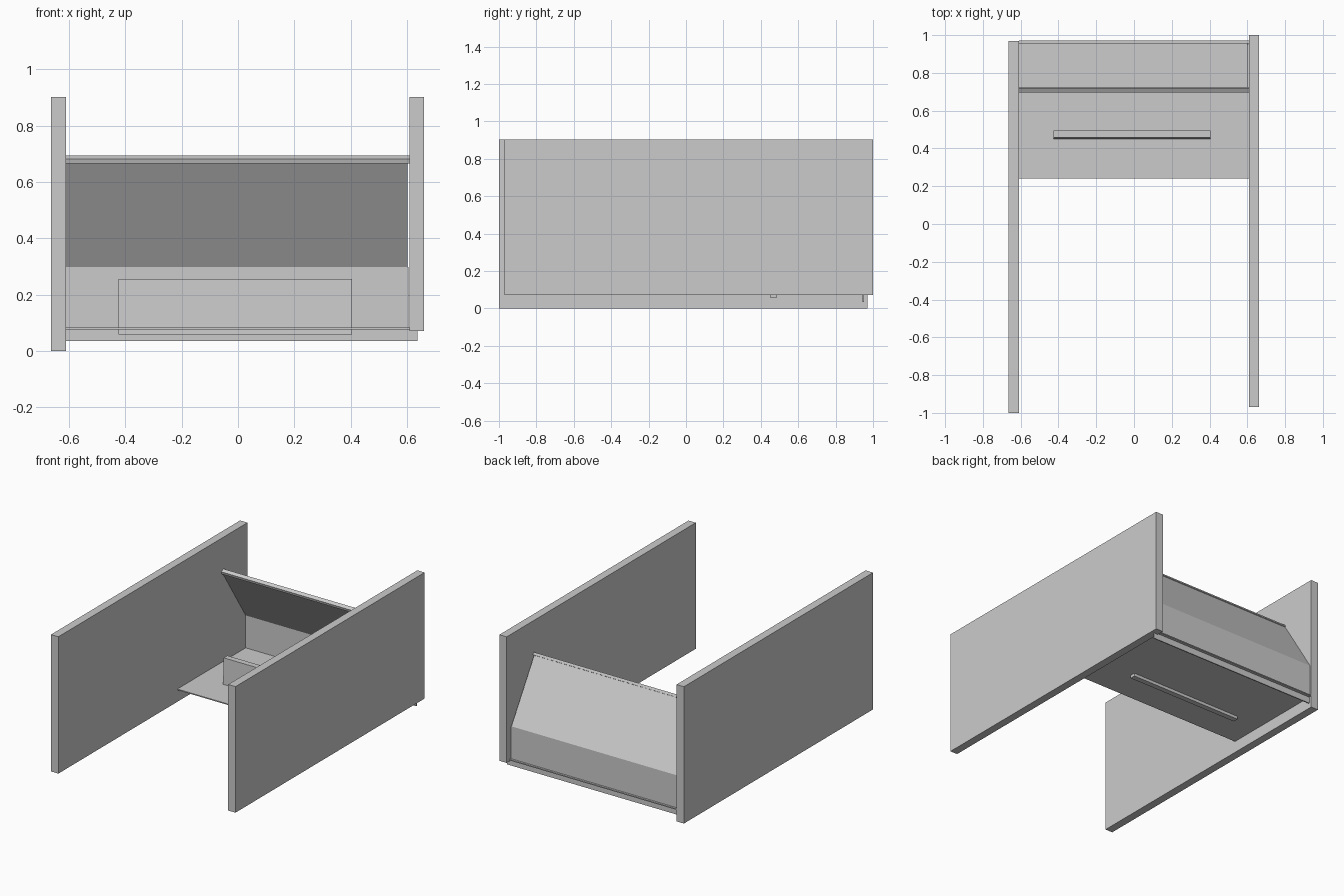
import bpy, bmesh

if "Cube" in bpy.data.objects:
    bpy.data.objects.remove(bpy.data.objects["Cube"])


def prism(name, profile, x0, x1):
    """Extrude a (y, z) outline along x."""
    bm = bmesh.new()
    face = bm.faces.new([bm.verts.new((x0, y, z)) for y, z in profile])
    ext = bmesh.ops.extrude_face_region(bm, geom=[face])
    verts = [g for g in ext["geom"] if isinstance(g, bmesh.types.BMVert)]
    bmesh.ops.translate(bm, verts=verts, vec=(x1 - x0, 0, 0))
    bmesh.ops.recalc_face_normals(bm, faces=bm.faces)
    mesh = bpy.data.meshes.new(name)
    bm.to_mesh(mesh)
    bm.free()
    obj = bpy.data.objects.new(name, mesh)
    bpy.context.collection.objects.link(obj)
    return obj


def board(name, x0, x1, y0, y1, z0, z1):
    """Square-edged board."""
    return prism(name, [(y0, z0), (y1, z0), (y1, z1), (y0, z1)], x0, x1)


# Side panels, slightly offset from one another
board("left_side_panel", -0.664, -0.61, -1.0, 0.97, 0.0, 0.902)
board("right_side_panel", 0.608, 0.661, -0.97, 1.0, 0.071, 0.902)

# Floor and the strip under its rear edge
board("floor_board", -0.61, 0.608, 0.24, 0.972, 0.077, 0.084)
board("rear_strip", -0.61, 0.638, 0.945, 0.952, 0.035, 0.078)

# Upright back, sloping board and its top lip
board("lower_back", -0.61, 0.606, 0.951, 0.959, 0.083, 0.298)
prism("sloping_back", [(0.951, 0.298), (0.959, 0.298),
                       (0.722, 0.676), (0.710, 0.668)], -0.61, 0.602)
prism("top_lip", [(0.702, 0.665), (0.726, 0.679),
                  (0.718, 0.694), (0.697, 0.682)], -0.61, 0.608)

# Slightly leaning upright divider passing through the floor
prism("divider", [(0.45, 0.058), (0.486, 0.058),
                  (0.496, 0.256), (0.458, 0.256)], -0.425, 0.405)
